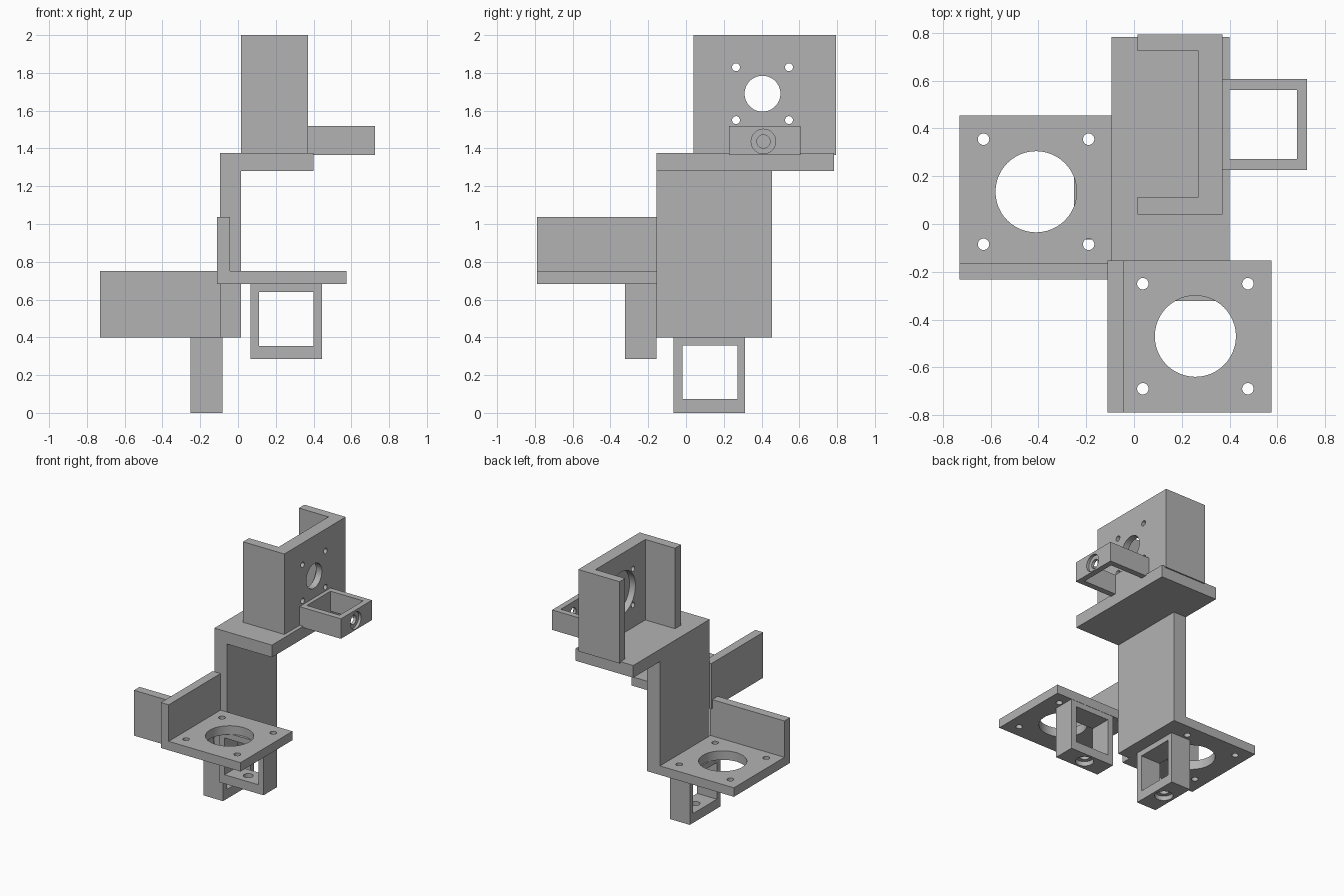
import bpy, bmesh
from mathutils import Vector

cube = bpy.data.objects.get("Cube")
if cube:
    bpy.data.objects.remove(cube, do_unlink=True)

grey = bpy.data.materials.new("plain grey")
grey.use_nodes = True
grey.diffuse_color = (0.45, 0.45, 0.45, 1)
grey.node_tree.nodes["Principled BSDF"].inputs["Base Color"].default_value = grey.diffuse_color


def prism(name, outline, axis, lo, hi):
    """Extrude a 2D outline along axis 0, 1 or 2 from lo to hi."""
    bm = bmesh.new()

    def place(p, h):
        co = list(p)
        co.insert(axis, h)
        return Vector(co)

    face = bm.faces.new([bm.verts.new(place(p, lo)) for p in outline])
    ext = bmesh.ops.extrude_face_region(bm, geom=[face])
    verts = [g for g in ext["geom"] if isinstance(g, bmesh.types.BMVert)]
    shift = Vector()
    shift[axis] = hi - lo
    bmesh.ops.translate(bm, vec=shift, verts=verts)
    bmesh.ops.recalc_face_normals(bm, faces=bm.faces)
    mesh = bpy.data.meshes.new(name)
    bm.to_mesh(mesh)
    bm.free()
    mesh.materials.append(grey)
    ob = bpy.data.objects.new(name, mesh)
    bpy.context.collection.objects.link(ob)
    return ob


def rect(a0, a1, b0, b1):
    return [(a0, b0), (a1, b0), (a1, b1), (a0, b1)]


def cut(ob, cutter):
    """Subtract the cutter from the part and discard it."""
    mod = ob.modifiers.new("cut", 'BOOLEAN')
    mod.operation = 'DIFFERENCE'
    mod.solver = 'EXACT'
    mod.object = cutter
    bpy.context.view_layer.objects.active = ob
    bpy.ops.object.modifier_apply(modifier=mod.name)
    bpy.data.objects.remove(cutter, do_unlink=True)


def drill(ob, centre, radius, axis, lo, hi, sides=48):
    from math import cos, sin, tau
    ring = [(centre[0] + radius * cos(tau * i / sides),
             centre[1] + radius * sin(tau * i / sides)) for i in range(sides)]
    cut(ob, prism("drill", ring, axis, lo, hi))


def screw_holes(ob, centre, spacing, radius, axis, lo, hi):
    for sa in (-1, 1):
        for sb in (-1, 1):
            drill(ob, (centre[0] + sa * spacing, centre[1] + sb * spacing),
                  radius, axis, lo, hi, 24)


def smooth(ob):
    bpy.ops.object.select_all(action='DESELECT')
    ob.select_set(True)
    bpy.context.view_layer.objects.active = ob
    bpy.ops.object.shade_smooth_by_angle()


# Main arm: upright web with a shelf on top
prism("arm_web", rect(-0.095, 0.015, 0.40, 1.375), 1, -0.155, 0.455)
prism("arm_shelf", rect(-0.095, 0.40, 1.28, 1.375), 1, -0.155, 0.783)

# Upper U-shaped motor bracket with a stepped bore
upper = prism("upper_bracket",
              [(0.015, 0.04), (0.37, 0.04), (0.37, 0.793), (0.015, 0.793),
               (0.015, 0.725), (0.27, 0.725), (0.27, 0.113), (0.015, 0.113)],
              2, 1.365, 2.0)
drill(upper, (0.405, 1.69), 0.095, 0, 0.2, 0.5)
drill(upper, (0.405, 1.69), 0.17, 0, 0.2, 0.32)
screw_holes(upper, (0.405, 1.69), 0.14, 0.021, 0, 0.2, 0.5)
smooth(upper)

# Front L-shaped motor bracket
front = prism("front_bracket",
              [(-0.11, 0.683), (0.575, 0.683), (0.575, 0.752),
               (-0.042, 0.752), (-0.042, 1.036), (-0.11, 1.036)],
              1, -0.79, -0.153)
drill(front, (0.257, -0.47), 0.17, 2, 0.6, 0.9)
screw_holes(front, (0.257, -0.47), 0.22, 0.024, 2, 0.6, 0.9)
smooth(front)

# Right-hand L-shaped motor bracket
side = prism("side_bracket",
             [(-0.233, 0.40), (0.455, 0.40), (0.455, 0.47),
              (-0.165, 0.47), (-0.165, 0.752), (-0.233, 0.752)],
             0, -0.73, -0.09)
drill(side, (-0.41, 0.135), 0.17, 2, 0.3, 0.6)
screw_holes(side, (-0.41, 0.135), 0.22, 0.024, 2, 0.3, 0.6)
smooth(side)


def holder(name, outer, inner, axis, lo, hi, hole, hole_axis, end, wall):
    """Rectangular frame with a counterbored hole through its end wall."""
    ob = prism(name, rect(*outer), axis, lo, hi)
    cut(ob, prism("opening", rect(*inner), axis, lo - 0.1, hi + 0.1))
    out = 0.1 if wall > 0 else -0.1
    for radius, depth in ((0.035, wall * 1.5), (0.065, wall * 0.5)):
        a, b = sorted((end - depth, end + out))
        drill(ob, hole, radius, hole_axis, a, b, 32)
    smooth(ob)


# Frames hanging from each bracket
holder("front_frame", (0.065, 0.445, 0.285, 0.685), (0.11, 0.40, 0.355, 0.64),
       1, -0.322, -0.155, (0.255, -0.238), 2, 0.285, -0.07)
holder("side_frame", (-0.065, 0.313, 0.0, 0.402), (-0.018, 0.273, 0.073, 0.357),
       0, -0.252, -0.083, (-0.167, 0.127), 2, 0.0, -0.07)
holder("upper_frame", (0.365, 0.725, 0.227, 0.607), (0.40, 0.682, 0.272, 0.562),
       2, 1.365, 1.52, (0.41, 1.437), 0, 0.725, 0.043)
